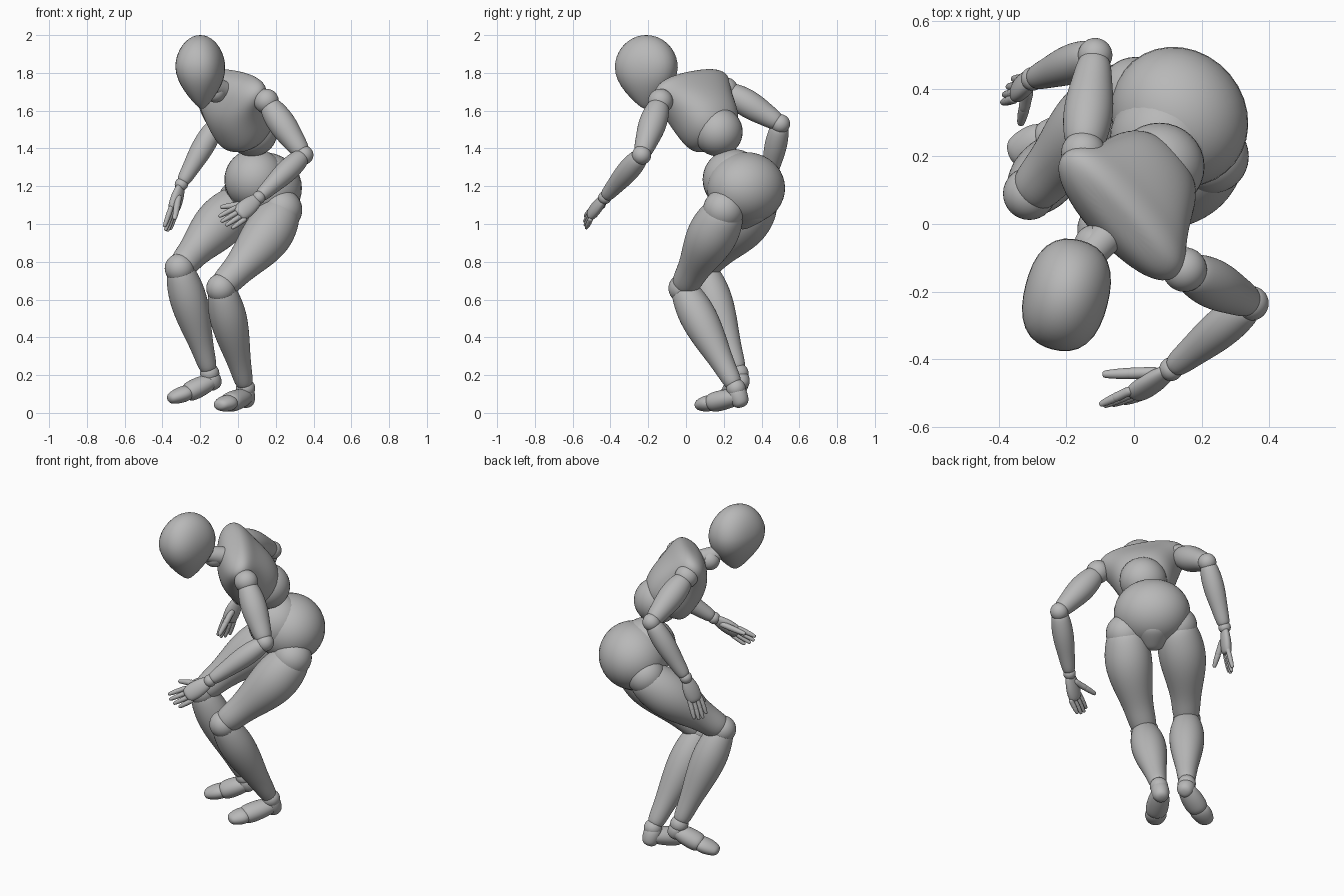
import bpy, bmesh, math
from mathutils import Vector as V, Matrix

cube = bpy.data.objects.get("Cube")
if cube:
    bpy.data.objects.remove(cube, do_unlink=True)

grey = bpy.data.materials.new("neutral_grey")
grey.use_nodes = True
grey.diffuse_color = (0.48, 0.48, 0.48, 1)
grey.node_tree.nodes["Principled BSDF"].inputs["Base Color"].default_value = grey.diffuse_color


def finish(name, bm, subdivide=0):
    """Turn a bmesh into a smooth grey object."""
    bmesh.ops.recalc_face_normals(bm, faces=bm.faces)
    mesh = bpy.data.meshes.new(name)
    bm.to_mesh(mesh)
    bm.free()
    mesh.materials.append(grey)
    for poly in mesh.polygons:
        poly.use_smooth = True
    obj = bpy.data.objects.new(name, mesh)
    bpy.context.collection.objects.link(obj)
    if subdivide:
        mod = obj.modifiers.new("smooth", "SUBSURF")
        mod.levels = mod.render_levels = subdivide
    return obj


def ball(name, centre, size, turn=0.0):
    """Ellipsoid, turned about z."""
    size = V(size) if isinstance(size, tuple) else V((size,) * 3)
    bm = bmesh.new()
    bmesh.ops.create_uvsphere(bm, u_segments=32, v_segments=20, radius=1)
    mat = Matrix.Translation(centre) @ Matrix.Rotation(turn, 4, "Z") @ Matrix.Diagonal(size).to_4x4()
    bmesh.ops.transform(bm, matrix=mat, verts=bm.verts)
    return finish(name, bm)


def loft(name, rings, power=2.0, sides=16):
    """Skin rings given as (centre, half axis a, half axis b)."""
    bm = bmesh.new()
    loops = []
    for c, a, b in rings:
        loop = []
        for i in range(sides):
            t = math.tau * i / sides
            u, w = (math.copysign(abs(f) ** (2 / power), f) for f in (math.cos(t), math.sin(t)))
            loop.append(bm.verts.new(c + (a * u + b * w) * 1.02))
        loops.append(loop)
    for low, high in zip(loops, loops[1:]):
        for i in range(sides):
            j = (i + 1) % sides
            bm.faces.new((low[i], low[j], high[j], high[i]))
    bm.faces.new(loops[0])
    bm.faces.new(loops[-1])
    return finish(name, bm, 2)


def limb(name, start, end, radii, bow=(0, 0, 0), side=(1, 0, 0), flat=1.0, cap=0.6):
    """Rounded body segment with evenly spaced radii, bowed in the middle."""
    start, end, bow = V(start), V(end), V(bow)
    axis = (end - start).normalized()
    a = V(side)
    a = (a - axis * a.dot(axis)).normalized()
    b = axis.cross(a) * flat
    n = len(radii) - 1
    rings = []
    for k in (0.3, 0.75):
        r = radii[0] * k
        rings.append((start - axis * radii[0] * cap * math.sqrt(1 - k * k), a * r, b * r))
    for i, r in enumerate(radii):
        rings.append((start.lerp(end, i / n) + bow * math.sin(math.pi * i / n), a * r, b * r))
    for k in (0.75, 0.3):
        r = radii[-1] * k
        rings.append((end + axis * radii[-1] * cap * math.sqrt(1 - k * k), a * r, b * r))
    return loft(name, rings)


# Head: egg with flattened cheeks that narrows to the chin
head = ball("head", (0, 0, 0), 1.0)
for v in head.data.vertices:
    x, y, z = v.co
    wide = (1 - 0.5 * z * z if z < 0 else 1) * (1 + 0.25 * x * x * y * y)
    v.co = (x * wide * 0.125 + 0.01 * max(0, -z), y * wide * 0.167, z * (0.22 if z < 0 else 0.17))
head.data.transform(Matrix.Translation((-0.2, -0.21, 1.83)) @ Matrix.Rotation(-0.25, 4, "Z"))

# Neck
limb("neck", (-0.03, 0.02, 1.69), (-0.14, -0.1, 1.73), [0.06, 0.05, 0.048])
ball("neck_joint", (-0.12, -0.06, 1.7), 0.057)

# Chest: leaning loft, flaring over the shoulders
low, up = V((0.08, 0.19, 1.42)), V((-0.27, -0.4, 0.88)).normalized()
left = V((0.65, -0.76, -0.09))
left = (left - up * left.dot(up)).normalized()
front = left.cross(up)
chest_rows = [(0.02, 0.06, 0.06, 0.06), (0.04, 0.125, 0.12, 0.045), (0.11, 0.165, 0.155, 0.03),
              (0.2, 0.185, 0.163, 0.035), (0.28, 0.215, 0.145, 0.04), (0.34, 0.25, 0.118, 0.035),
              (0.39, 0.25, 0.095, 0.025), (0.425, 0.19, 0.06, 0.015), (0.435, 0.08, 0.025, 0.01)]
loft("chest", [(low + up * s + front * f, left * w, front * d) for s, w, d, f in chest_rows], 2.3)

# Midsection and pelvis
ball("abdomen", (0.075, 0.17, 1.488), (0.134, 0.13, 0.13))
ball("waist", (0.09, 0.25, 1.235), 0.162)
ball("pelvis", (0.135, 0.318, 1.19), (0.215, 0.195, 0.19), -0.87)
limb("crotch", (0.14, 0.33, 1.11), (0.1, 0.28, 1.03), [0.13, 0.11, 0.08])


def arm(tag, shoulder, elbow, wrist):
    s, e, w = V(shoulder), V(elbow), V(wrist)
    ball(tag + "_shoulder", s, 0.066)
    limb(tag + "_upper_arm", s.lerp(e, 0.12), s.lerp(e, 0.92), [0.062, 0.074, 0.073, 0.061, 0.051])
    ball(tag + "_elbow", e, 0.051)
    limb(tag + "_forearm", e.lerp(w, 0.08), e.lerp(w, 0.93), [0.052, 0.061, 0.057, 0.046, 0.038])
    ball(tag + "_wrist", w, 0.035)


def finger(name, base, tip, r):
    mid = base.lerp(tip, 0.5)
    limb(name + "_inner", base, mid, [r, r * 0.9, r], cap=0.8)
    limb(name + "_outer", mid, tip, [r * 0.95, r * 0.85, r * 0.65], cap=0.8)


def hand(tag, wrist, knuckles, tips, thumb):
    w, k0, k1, t0, t1 = (V(p) for p in (wrist, *knuckles, *tips))
    limb(tag + "_palm", w.lerp(k0.lerp(k1, 0.5), 0.1), k0.lerp(k1, 0.5),
         [0.034, 0.046, 0.05, 0.046], side=k1 - k0, flat=0.6, cap=0.4)
    for i in range(4):
        base, tip = k0.lerp(k1, i / 3), t0.lerp(t1, i / 3)
        finger(f"{tag}_finger_{i + 1}", base, base.lerp(tip, (0.95, 1.08, 1.05, 0.9)[i]), 0.0145)
    finger(tag + "_thumb", V(thumb[0]), V(thumb[1]), 0.018)


# Arms and hands
arm("left", (0.15, -0.135, 1.65), (0.348, -0.235, 1.365), (0.11, -0.43, 1.14))
hand("left", (0.11, -0.43, 1.14), ((-0.015, -0.495, 1.085), (0.035, -0.505, 1.025)),
     ((-0.1, -0.535, 1.04), (-0.035, -0.53, 0.975)), ((0.06, -0.44, 1.11), (-0.085, -0.445, 1.09)))
arm("right", (-0.15, 0.21, 1.71), (-0.115, 0.5, 1.53), (-0.3, 0.43, 1.21))
hand("right", (-0.3, 0.43, 1.21), ((-0.355, 0.37, 1.085), (-0.325, 0.43, 1.075)),
     ((-0.39, 0.36, 0.985), (-0.36, 0.43, 0.965)), ((-0.315, 0.39, 1.14), (-0.335, 0.3, 1.03)))


def leg(tag, hip, knee, ankle, bow):
    h, k, a = V(hip), V(knee), V(ankle)
    ball(tag + "_hip", h + V((0, 0, 0.02)), 0.11)
    limb(tag + "_thigh", h, h.lerp(k, 0.94), [0.114, 0.135, 0.131, 0.108, 0.083, 0.078], bow)
    ball(tag + "_knee", k, 0.078)
    limb(tag + "_shin", k.lerp(a, 0.03), k.lerp(a, 0.94), [0.078, 0.1, 0.097, 0.08, 0.06, 0.05])
    ball(tag + "_ankle", a, 0.051)


def foot(tag, ankle, heel, ball_of_foot, toe):
    a, h, b, t = (V(p) for p in (ankle, heel, ball_of_foot, toe))
    side = (t - h).cross(V((0, 0, 1)))
    limb(tag + "_heel", a, h, [0.05, 0.052, 0.045])
    limb(tag + "_instep", a.lerp(h, 0.5), b, [0.048, 0.06, 0.064, 0.062], side=side, flat=0.85, cap=0.4)
    limb(tag + "_toes", b.lerp(t, 0.15), t, [0.062, 0.061, 0.049], side=side, flat=0.7)


# Legs and feet
leg("left", (0.23, 0.2, 1.055), (-0.09, -0.015, 0.66), (0.04, 0.265, 0.13), (0.02, 0.0, 0.0))
foot("left", (0.035, 0.265, 0.12), (0.045, 0.29, 0.055), (-0.045, 0.14, 0.055), (-0.088, 0.08, 0.043))
leg("right", (0.005, 0.385, 1.105), (-0.31, 0.09, 0.765), (-0.15, 0.28, 0.21), (-0.01, 0.01, 0.0))
foot("right", (-0.15, 0.28, 0.19), (-0.125, 0.295, 0.15), (-0.26, 0.245, 0.11), (-0.345, 0.215, 0.08))
